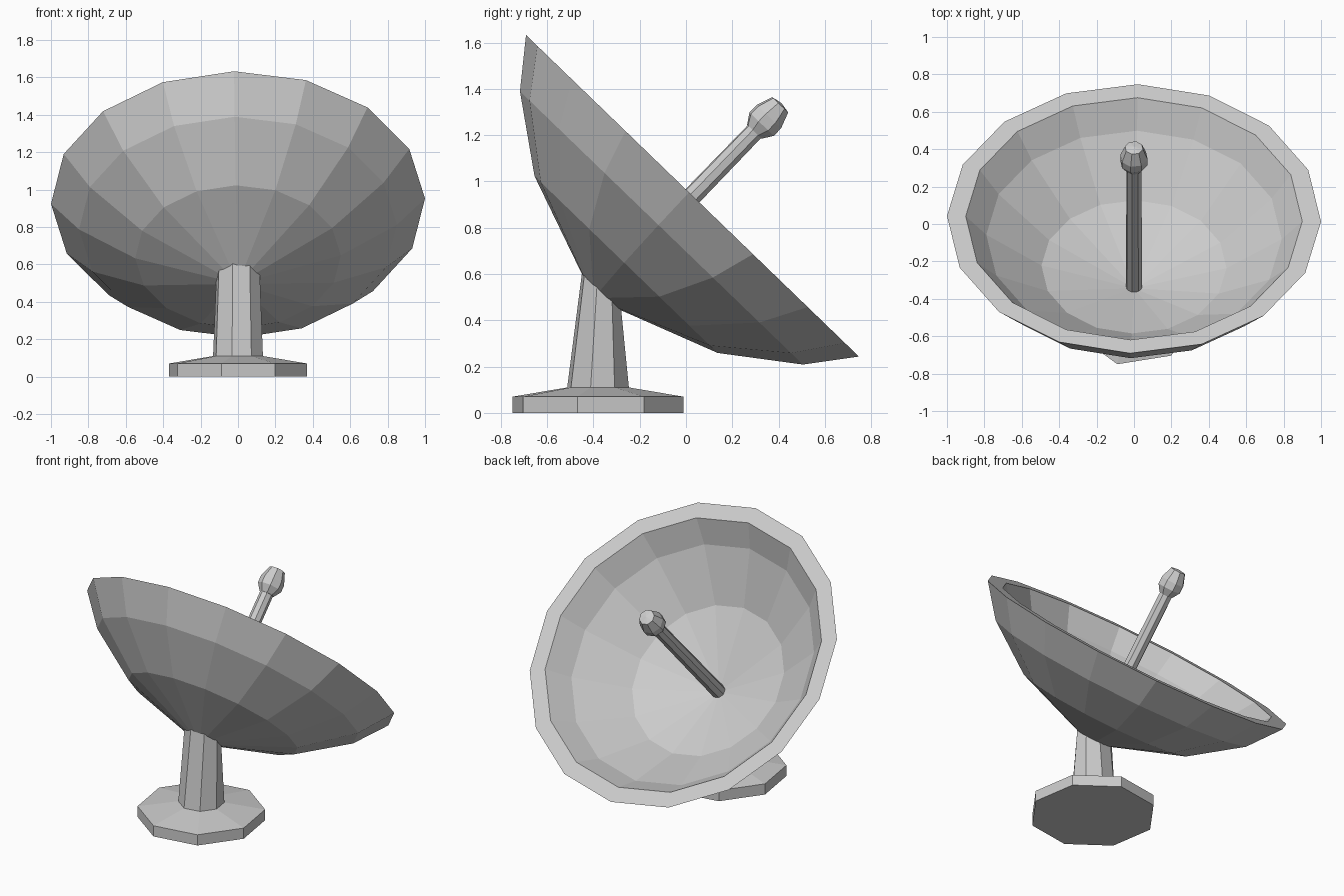
import bpy, bmesh
from math import sin, cos, pi, radians
from mathutils import Matrix, Vector

if "Cube" in bpy.data.objects:
    bpy.data.objects.remove(bpy.data.objects["Cube"])

# Dish frame: local z is the dish axis, origin at the rim centre
DISH = Matrix.Translation((0, 0.028, 0.938)) @ Matrix.Rotation(radians(-44), 4, 'X')
# Pedestal frame: upright, below the back of the dish
BASE = Matrix.Translation((0, -0.38, 0))


def lathe(name, profile, sides, phase):
    """Skin rings of (frame, radius, height); radius 0 makes a single point."""
    bm = bmesh.new()
    rings = []
    for frame, r, z in profile:
        angles = [radians(phase) + 2 * pi * i / sides for i in range(sides if r else 1)]
        rings.append([bm.verts.new(frame @ Vector((r * cos(a), r * sin(a), z))) for a in angles])
    for low, high in zip(rings, rings[1:]):
        for i in range(sides):
            j = (i + 1) % sides
            if len(low) == 1:
                bm.faces.new((low[0], high[j], high[i]))
            elif len(high) == 1:
                bm.faces.new((low[i], low[j], high[0]))
            else:
                bm.faces.new((low[i], low[j], high[j], high[i]))
    # Cap open ends
    for ring in (rings[0], rings[-1]):
        if len(ring) > 1:
            bm.faces.new(ring)
    bmesh.ops.recalc_face_normals(bm, faces=bm.faces)
    mesh = bpy.data.meshes.new(name)
    bm.to_mesh(mesh)
    bm.free()
    obj = bpy.data.objects.new(name, mesh)
    bpy.context.collection.objects.link(obj)
    return obj


def in_frame(frame, points):
    return [(frame, r, z) for r, z in points]


# Dish shell: outer skin, flat rim, inner skin
lathe("dish", in_frame(DISH, [
    (0, -0.615), (0.55, -0.413), (0.85, -0.193), (1.0, 0),
    (0.9, 0), (0.79, -0.14), (0.495, -0.37), (0, -0.535)]), 16, -1.2)

# Feed rod with faceted head
lathe("feed_rod", in_frame(DISH, [(0.045, -0.54), (0.041, 0.40)]), 8, -13.5)
lathe("feed_head", in_frame(DISH, [
    (0.045, 0.385), (0.075, 0.43), (0.075, 0.475), (0.049, 0.546), (0, 0.555)]), 8, -13.5)

# Octagonal foot and column; the column top is slanted to meet the dish
lathe("pedestal", in_frame(BASE, [(0.38, 0), (0.38, 0.07), (0.137, 0.11)])
      + [(DISH, 0.12, -0.565)], 8, -13.5)
